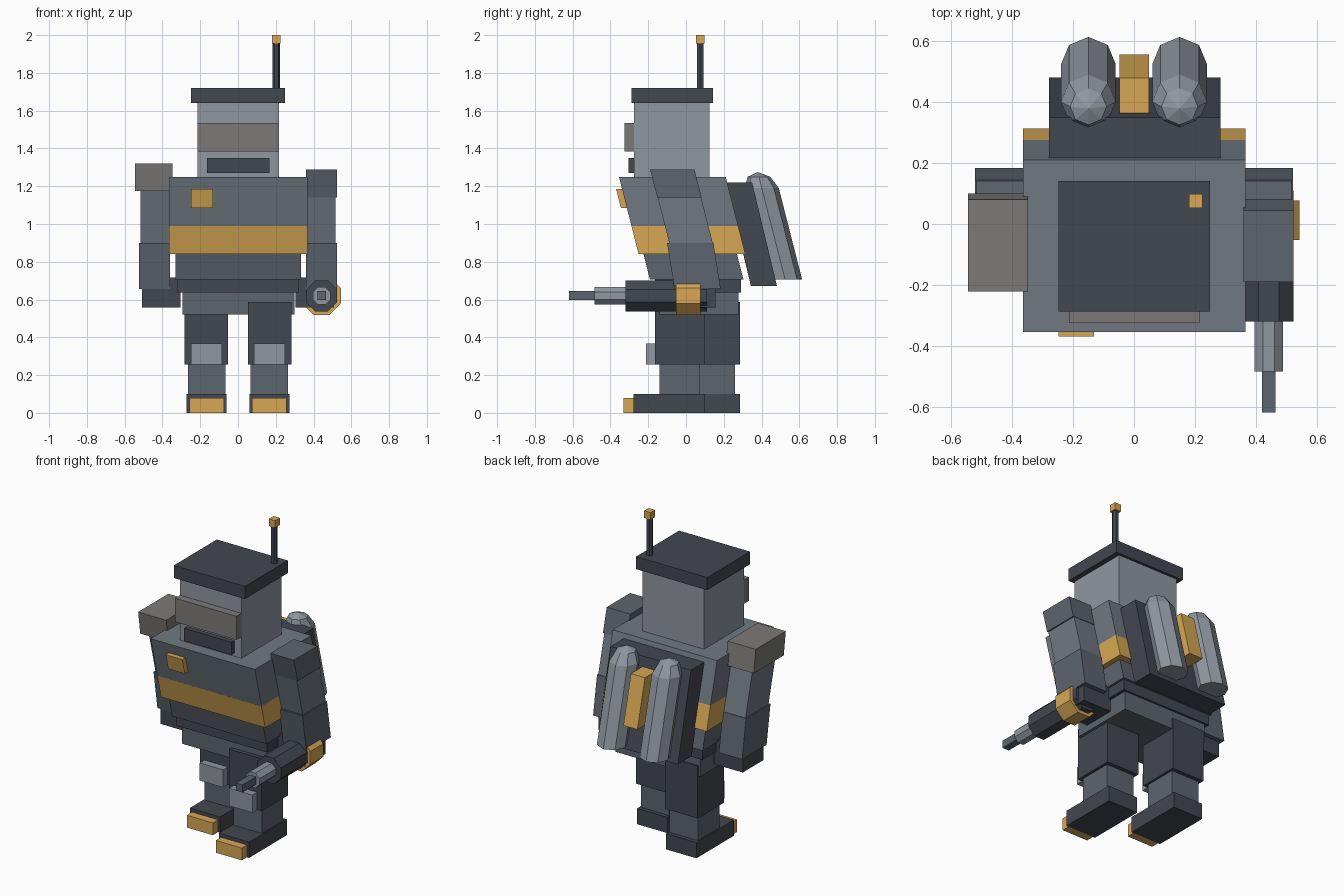
import bpy, bmesh, math

if "Cube" in bpy.data.objects:
    bpy.data.objects.remove(bpy.data.objects["Cube"])

COLORS = {
    "dark": (0.055, 0.063, 0.08, 1), "steel": (0.16, 0.19, 0.22, 1),
    "mid": (0.11, 0.13, 0.155, 1), "light": (0.28, 0.31, 0.35, 1),
    "amber": (0.68, 0.39, 0.09, 1), "taupe": (0.2, 0.195, 0.185, 1),
}
MATS = {}
for n, c in COLORS.items():
    MATS[n] = bpy.data.materials.new(n)
    MATS[n].diffuse_color = c

LEAN = 0.255  # forward shear of the upper body


def finish(name, bm, color):
    bmesh.ops.recalc_face_normals(bm, faces=bm.faces)
    me = bpy.data.meshes.new(name)
    bm.to_mesh(me)
    bm.free()
    me.materials.append(MATS[color])
    ob = bpy.data.objects.new(name, me)
    bpy.context.collection.objects.link(ob)
    return ob


def box(name, color, x, y, z, lean=0.0):
    """Box from ranges; y is given at the top, lower points slide back by lean."""
    bm = bmesh.new()
    bmesh.ops.create_cube(bm, size=1)
    for v in bm.verts:
        top = v.co.z > 0
        v.co = (x[v.co.x > 0], y[v.co.y > 0] + (0 if top else lean * (z[1] - z[0])), z[top])
    return finish(name, bm, color)


def lathe(name, color, profile, sides, place, turn=0.0):
    """Faceted solid of revolution; place(u, v, h) maps ring points to space."""
    bm = bmesh.new()
    rings = []
    for r, h in profile:
        n = sides if r > 0 else 1
        rings.append([bm.verts.new(place(r * math.cos(turn + math.tau * i / sides),
                                         r * math.sin(turn + math.tau * i / sides), h))
                      for i in range(n)])
    for a, b in zip(rings, rings[1:]):
        for i in range(sides):
            j = (i + 1) % sides
            bm.faces.new((a[i], a[j], b[0]) if len(b) == 1 else (a[i], a[j], b[j], b[i]))
    for ring in (rings[0], rings[-1]):
        if len(ring) > 2:
            bm.faces.new(ring)
    return finish(name, bm, color)


def mir(x, s):
    return tuple(sorted((x[0] * s, x[1] * s)))


# Head and antenna
box("head", "light", (-.215, .217), (-.275, .125), (1.25, 1.64))
box("head_cap", "dark", (-.248, .25), (-.288, .142), (1.64, 1.72))
box("visor", "taupe", (-.214, .216), (-.325, -.275), (1.385, 1.535))
box("mouth_slot", "dark", (-.165, .167), (-.305, -.275), (1.27, 1.35))
lathe("antenna", "dark", [(.02, 1.72), (.02, 1.955)], 6,
      lambda u, v, h: (.202 + u, .075 + v, h))
box("antenna_tip", "amber", (.18, .225), (.052, .098), (1.955, 2.0))

# Torso
box("chest", "steel", (-.365, .367), (-.355, .21), (.99, 1.25), LEAN)
box("chest_band", "amber", (-.365, .367), (-.289, .276), (.84, .99), LEAN)
box("waist", "mid", (-.33, .333), (-.225, .27), (.705, .84), LEAN)
box("chest_badge", "amber", (-.248, -.132), (-.37, -.33), (1.085, 1.185), LEAN)
box("belt", "dark", (-.32, .32), (-.165, .29), (.638, .705))
box("pelvis", "mid", (-.295, .3), (-.14, .278), (.52, .638))

# Backpack with twin canisters
box("backpack", "dark", (-.28, .284), (.212, .35), (.672, 1.22), .24)
box("backpack_light", "amber", (-.048, .05), (.36, .48), (.86, 1.16), LEAN)
for side, s in (("left", -1), ("right", 1)):
    lathe("canister_" + side, "light", [(.09, .705), (.09, 1.19), (.06, 1.25), (0, 1.275)], 8,
          lambda u, v, h: (s * .15 + u, .525 - LEAN * (h - .705) + v, h))

# Arms
for side, s in (("left", -1), ("right", 1)):
    box("upper_arm_" + side, "steel", mir((.362, .517), s), (-.16, .07),
        (.9, 1.18), LEAN)
    box("forearm_" + side, "mid", mir((.36, .523), s), (-.1, .145), (.655, .9), .16)
    box("hand_" + side, "dark", mir((.305, .507), s), (-.055, .155), (.557, .718))
box("shoulder_right", "mid", (.36, .525), (-.19, .045), (1.14, 1.288), LEAN)
box("shoulder_pad_left", "taupe", (-.545, -.348), (-.222, .08), (1.175, 1.32), .14)

# Arm cannon
for name, col, apothem, y0, y1 in (("cannon_body", "dark", .082, -.32, .11),
                                   ("cannon_ring", "amber", .101, -.053, .078),
                                   ("cannon_barrel", "light", .047, -.485, -.32)):
    r = apothem / math.cos(math.pi / 8)
    lathe(name, col, [(r, y0), (r, y1)], 8,
          lambda u, v, h: (.443 + u, h, .62 + v), math.pi / 8)
box("cannon_muzzle", "mid", (.42, .466), (-.62, -.485), (.597, .645))

# Legs, the right one a step ahead
for side, s, d in (("left", -1, .185), ("right", 1, 0)):
    def part(name, col, x, y, z):
        box(name + "_" + side, col, mir(x, s), (y[0] + d, y[1] + d), z)
    part("thigh", "dark", (.052, .282), (-.165, .1), (.255, .588))
    part("knee_pad", "light", (.086, .25), (-.212, -.165), (.255, .367))
    part("shin", "mid", (.067, .265), (-.14, .075), (.1, .255))
    part("foot", "dark", (.06, .273), (-.278, .1), (0, .1))
    part("toe", "amber", (.075, .258), (-.33, -.278), (0, .078))

for m in bpy.data.materials:
    if m.users and not m.is_grease_pencil:
        m.use_nodes = True
        m.node_tree.nodes["Principled BSDF"].inputs["Base Color"].default_value = m.diffuse_color
